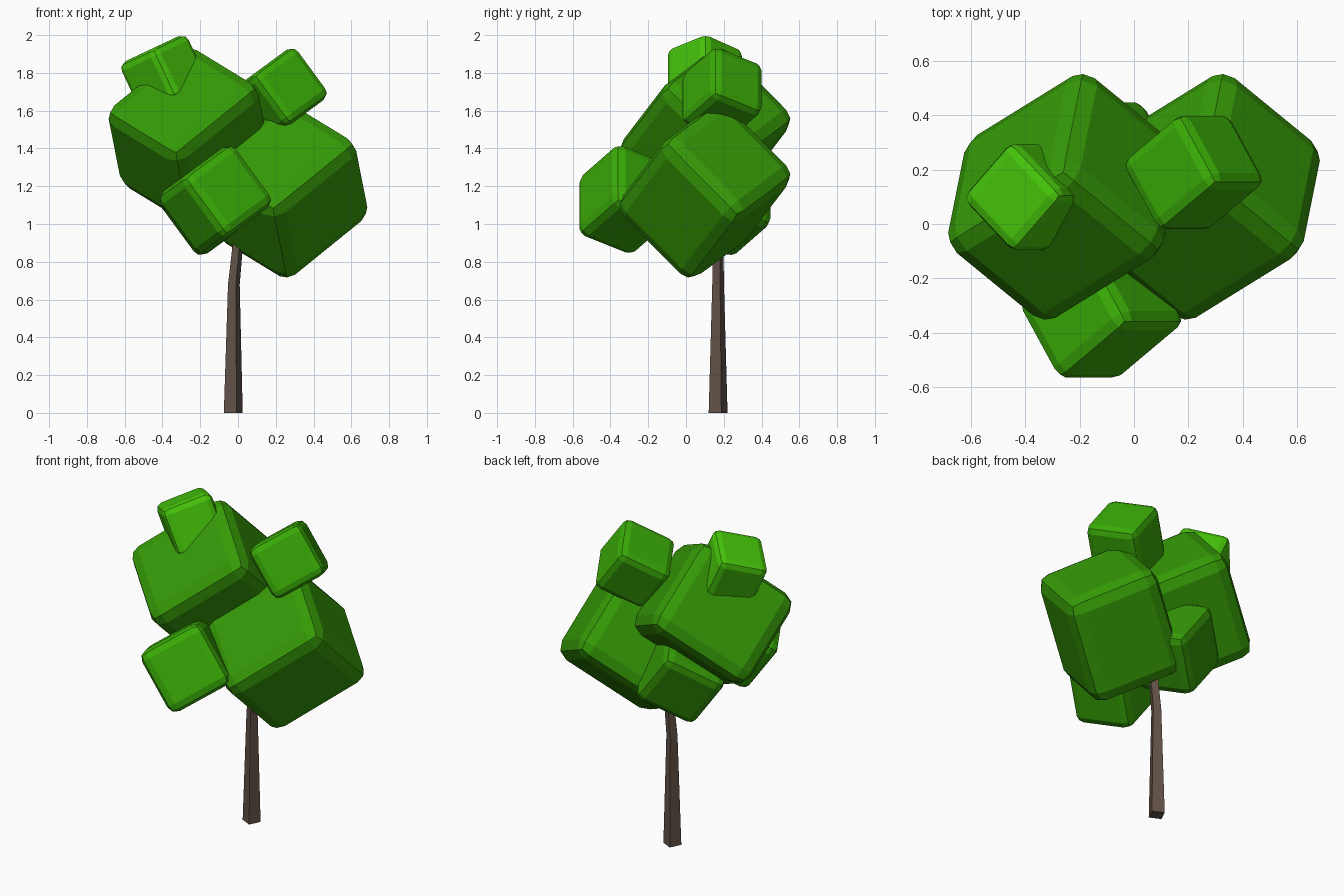
import bpy, bmesh
from mathutils import Vector, Matrix

if "Cube" in bpy.data.objects:
    bpy.data.objects.remove(bpy.data.objects["Cube"])


def material(name, rgb):
    m = bpy.data.materials.new(name)
    m.diffuse_color = (*rgb, 1)
    m.use_nodes = True
    m.node_tree.nodes["Principled BSDF"].inputs["Base Color"].default_value = m.diffuse_color
    return m


DARK = material("leaf green", (0.036, 0.325, 0.002))
MID = material("fresh green", (0.042, 0.41, 0.002))
BRIGHT = material("bright green", (0.06, 0.55, 0.003))
BROWN = material("bark brown", (0.125, 0.085, 0.065))


def add_object(name, bm, mat):
    bmesh.ops.recalc_face_normals(bm, faces=bm.faces)
    me = bpy.data.meshes.new(name)
    bm.to_mesh(me)
    bm.free()
    me.materials.append(mat)
    ob = bpy.data.objects.new(name, me)
    bpy.context.collection.objects.link(ob)
    return ob


def leaf_block(name, mat, centre, a, b, half):
    """Rounded box whose first two axes point along a and b."""
    a = Vector(a).normalized()
    b = Vector(b)
    b = (b - a * b.dot(a)).normalized()
    c = a.cross(b)
    bm = bmesh.new()
    bmesh.ops.create_cube(bm, size=2)
    bmesh.ops.scale(bm, vec=half, verts=bm.verts)
    bmesh.ops.bevel(bm, geom=bm.edges[:], offset=0.27 * sum(half) / 3,
                    segments=2, profile=0.5, affect='EDGES')
    turn = Matrix((a, b, c)).transposed().to_4x4()
    bmesh.ops.transform(bm, matrix=Matrix.Translation(centre) @ turn, verts=bm.verts)
    return add_object(name, bm, mat)


# Two large leaf blocks share one orientation
BIG = ((0.21, 0.13, 0.17), (0.033, 0.18, -0.187))
leaf_block("large_leaf_block_upper", DARK, (-0.258, 0.10, 1.47), *BIG, (0.332, 0.295, 0.283))
leaf_block("large_leaf_block_lower", DARK, (0.258, 0.10, 1.175), *BIG, (0.332, 0.295, 0.283))

# Small leaf blocks
SMALL = ((0.105, 0, -0.143), (0.12, 0.1, 0.086))
leaf_block("small_leaf_block_right", MID, (0.22, 0.19, 1.69), *SMALL, (0.165, 0.168, 0.16))
leaf_block("small_leaf_block_front", MID, (-0.12, -0.325, 1.13), *SMALL, (0.198, 0.198, 0.181))
leaf_block("small_leaf_block_back", DARK, (-0.125, 0.21, 1.115), *SMALL, (0.196, 0.196, 0.179))
leaf_block("small_leaf_block_top", BRIGHT, (-0.39, 0.10, 1.79),
           (0.085, -0.09, 0.04), (0.085, 0.09, 0.04), (0.15, 0.15, 0.153))

# Trunk: tapering square section, bent towards the crown
bm = bmesh.new()
rings = []
for x, y, z, s in ((-0.025, 0.17, 0, 1), (-0.022, 0.17, 0.68, 0.62),
                   (0.0, 0.17, 0.9, 0.55), (0.03, 0.17, 1.15, 0.45)):
    corners = ((0.017, -0.05), (0.05, 0.017), (-0.017, 0.05), (-0.05, -0.017))
    rings.append([bm.verts.new((x + u * s, y + v * s, z)) for u, v in corners])
for lo, hi in zip(rings, rings[1:]):
    for i in range(4):
        j = (i + 1) % 4
        bm.faces.new((lo[i], lo[j], hi[j], hi[i]))
bm.faces.new(rings[0])
bm.faces.new(rings[-1])
add_object("trunk", bm, BROWN)
